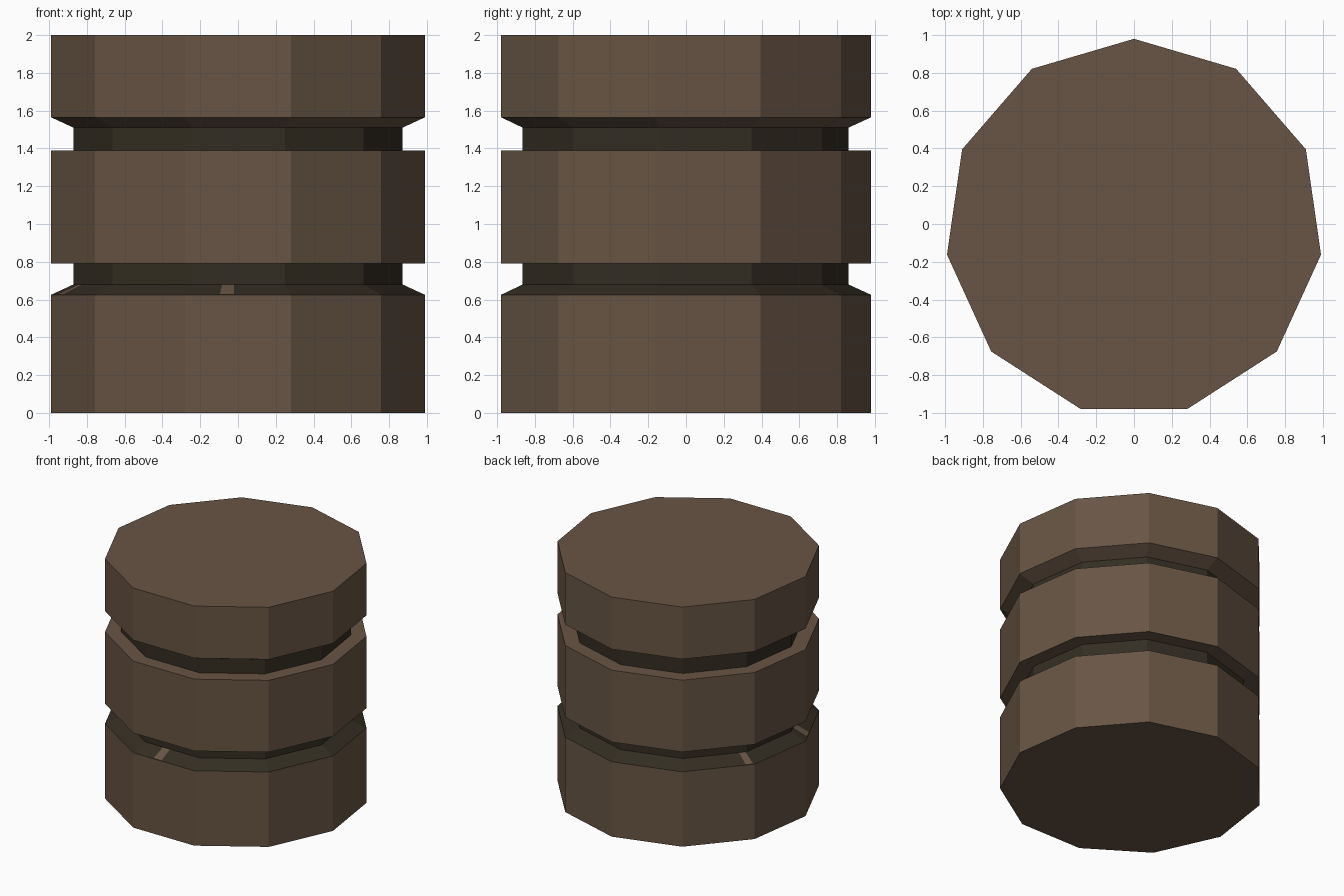
import bpy, bmesh, math
from mathutils import Vector

if "Cube" in bpy.data.objects:
    bpy.data.objects.remove(bpy.data.objects["Cube"])

SIDES = 11
Y0 = -0.02          # shifts the odd-sided ring so its bounds are centred


def material(name, rgb):
    m = bpy.data.materials.new(name)
    m.diffuse_color = (*rgb, 1)
    m.use_nodes = True
    m.node_tree.nodes["Principled BSDF"].inputs["Base Color"].default_value = m.diffuse_color
    return m


BROWN = material("brown", (0.138, 0.091, 0.058))
DARK = material("dark groove", (0.034, 0.027, 0.016))


def corner(k, r, z):
    a = math.pi / 2 + math.tau * k / SIDES
    return Vector((r * math.cos(a), Y0 + r * math.sin(a), z))


def finish(name, bm):
    me = bpy.data.meshes.new(name)
    bm.to_mesh(me)
    bm.free()
    ob = bpy.data.objects.new(name, me)
    me.materials.append(BROWN)
    me.materials.append(DARK)
    bpy.context.collection.objects.link(ob)
    return ob


# Drum body: radius/height profile, with the colour of the band above each point
PROFILE = [(1.0, 0.0, 0), (1.0, 0.625, 1), (0.88, 0.68, 1), (0.88, 0.79, 0),
           (1.0, 0.79, 0), (1.0, 1.39, 0), (0.88, 1.39, 1), (0.88, 1.51, 0),
           (1.0, 1.565, 0), (1.0, 2.0, 0)]
bm = bmesh.new()
rings = [[bm.verts.new(corner(k, r, z)) for k in range(SIDES)] for r, z, _ in PROFILE]
for i in range(len(rings) - 1):
    lo, hi = rings[i], rings[i + 1]
    for k in range(SIDES):
        n = (k + 1) % SIDES
        f = bm.faces.new((lo[k], lo[n], hi[n], hi[k]))
        f.material_index = PROFILE[i][2]
bm.faces.new(rings[0][::-1])
bm.faces.new(rings[-1])
bmesh.ops.recalc_face_normals(bm, faces=bm.faces)
finish("grooved_drum", bm)

# Small brown worn marks on the lower sloped shoulder: (side, start, end)
bm = bmesh.new()
for k, t0, t1 in [(5, 0.33, 0.46), (1, 0.88, 0.98), (3, 0.14, 0.28)]:
    def on_slope(t, r, z):
        return bm.verts.new(corner(k, r, z + 0.003).lerp(corner(k + 1, r, z + 0.003), t))
    bm.faces.new((on_slope(t0, 0.995, 0.627), on_slope(t1, 0.995, 0.627),
                  on_slope(t1, 0.885, 0.678), on_slope(t0, 0.885, 0.678)))
finish("shoulder_marks", bm)
